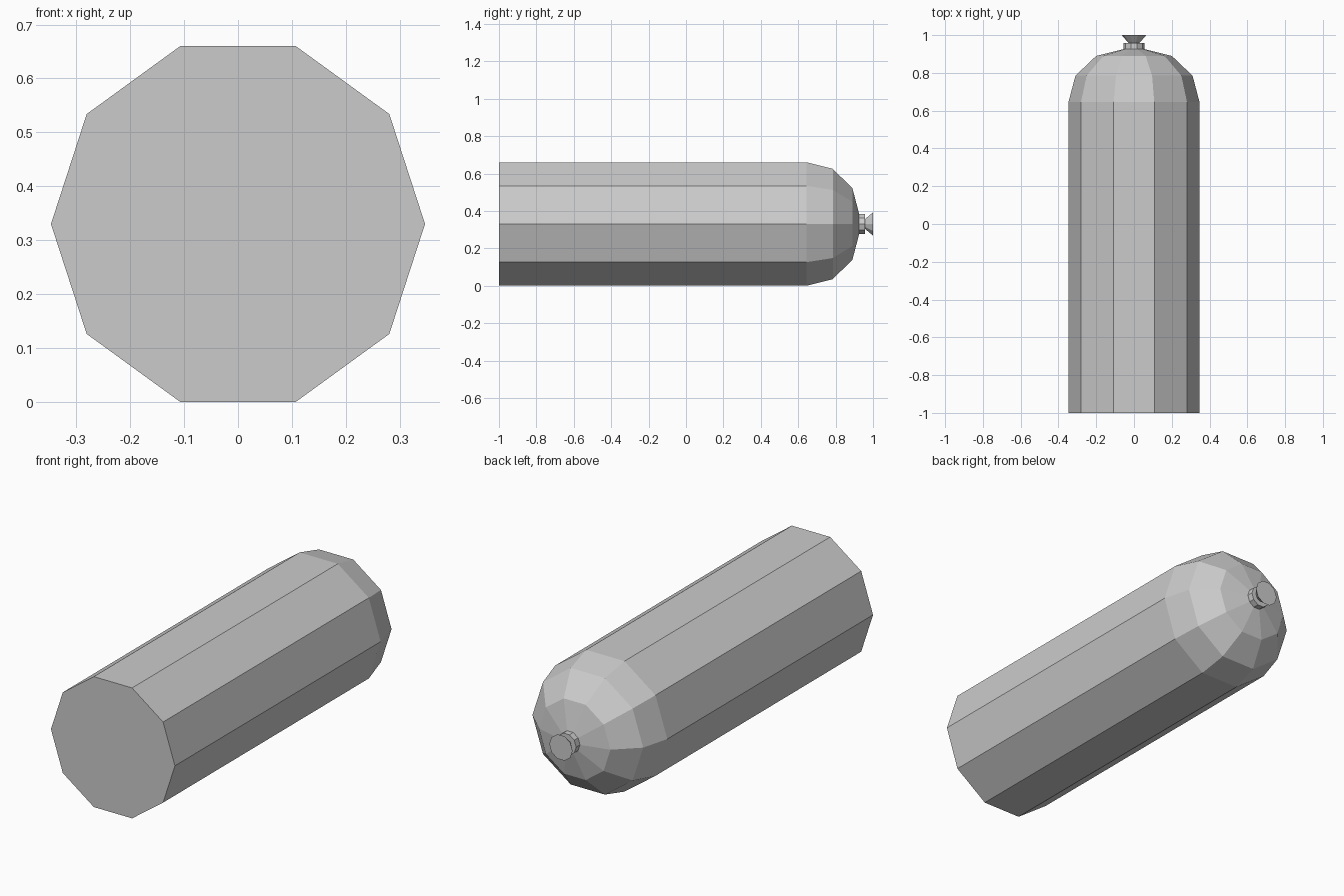
import bpy
import bmesh
from math import cos, sin, tau

AXIS_Z = 0.33
SIDES = 10

cube = bpy.data.objects.get("Cube")
if cube:
    bpy.data.objects.remove(cube, do_unlink=True)

grey = bpy.data.materials.new("light_grey")
grey.use_nodes = True
grey.diffuse_color = (0.6, 0.6, 0.6, 1)
grey.node_tree.nodes["Principled BSDF"].inputs["Base Color"].default_value = (0.6, 0.6, 0.6, 1)


def lathe(name, profile):
    """Turn (y, radius) pairs into a closed, flat-faced solid around the long axis."""
    bm = bmesh.new()
    rings = []
    for y, r in profile:
        rings.append([bm.verts.new((r * cos(tau * i / SIDES), y, AXIS_Z + r * sin(tau * i / SIDES)))
                      for i in range(SIDES)])
    for a, b in zip(rings, rings[1:]):
        for i in range(SIDES):
            j = (i + 1) % SIDES
            bm.faces.new((a[i], a[j], b[j], b[i]))
    bm.faces.new(rings[0])
    bm.faces.new(rings[-1])
    bmesh.ops.recalc_face_normals(bm, faces=bm.faces)
    mesh = bpy.data.meshes.new(name)
    bm.to_mesh(mesh)
    bm.free()
    mesh.materials.append(grey)
    obj = bpy.data.objects.new(name, mesh)
    bpy.context.collection.objects.link(obj)
    return obj


# Cylinder body with a stepped dome at the back
lathe("tank_body", [(-1, 0.347), (0.645, 0.347), (0.785, 0.31), (0.89, 0.2), (0.93, 0.04)])

# Collar around the outlet
lathe("valve_collar", [(0.92, 0.055), (0.957, 0.055)])

# Flared outlet
lathe("valve_nozzle", [(0.95, 0.025), (0.957, 0.028), (1.0, 0.065)])
